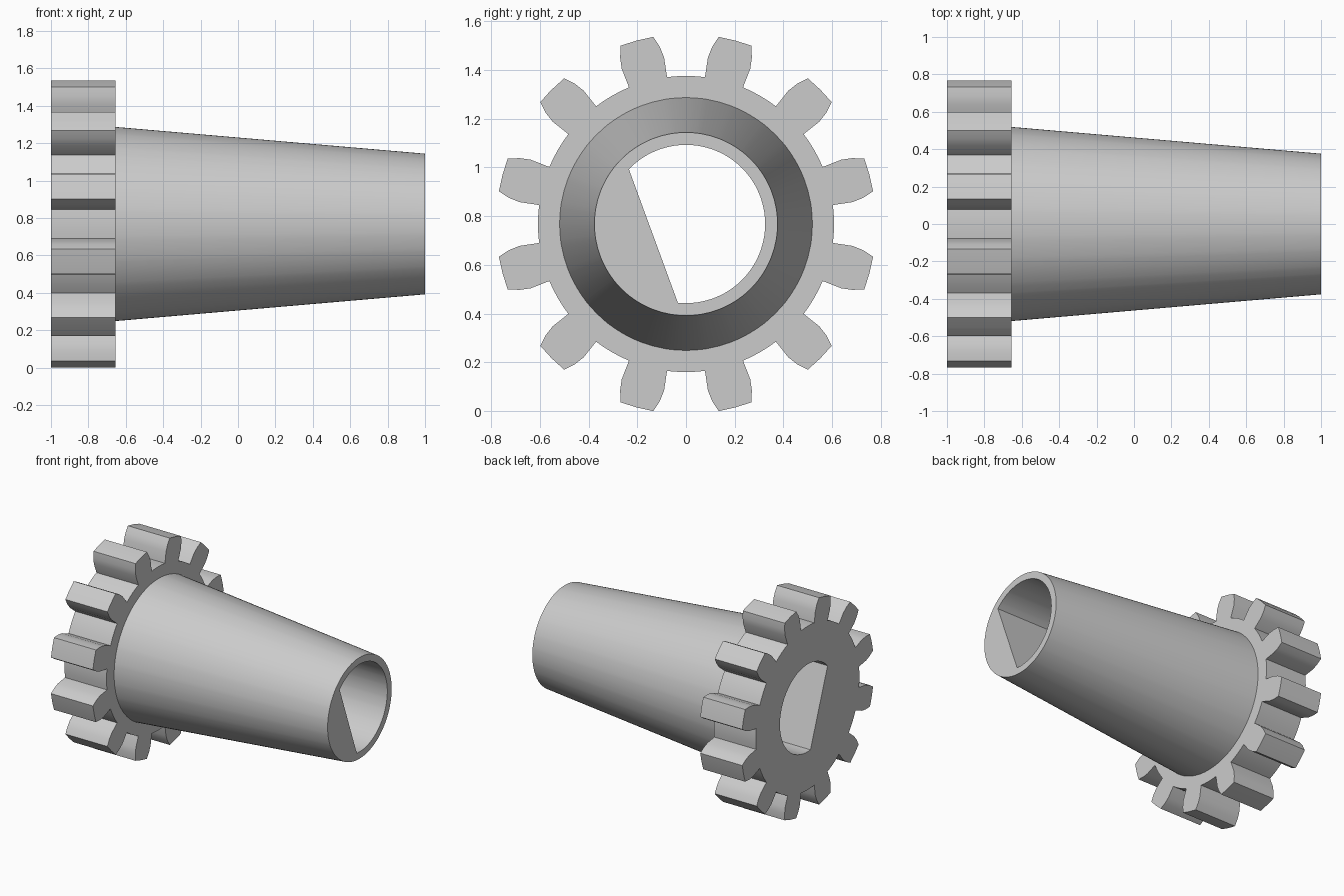
import bpy
import bmesh
from math import cos, sin, radians

cube = bpy.data.objects.get("Cube")
if cube:
    bpy.data.objects.remove(cube)

TEETH = 12
PITCH = 360 / TEETH
AXIS_Z = 0.768
BORE = 0.325
FLAT_ANGLE, FLAT_HALF = 200.15, 63.95

# Half tooth profile: degrees from the tooth centre, radius
FLANK = [(0, 0.78), (5.1, 0.78), (6.6, 0.735), (7.5, 0.69),
         (7.65, 0.608), (11, 0.608), (15, 0.608)]


def gear_radius(a):
    off = abs((a % PITCH) - PITCH / 2)
    for (a0, r0), (a1, r1) in zip(FLANK, FLANK[1:]):
        if off <= a1 + 1e-6:
            return r0 + (r1 - r0) * (off - a0) / (a1 - a0)
    return FLANK[-1][1]


def bore_radius(a):
    # Round bore with one flat side
    off = abs((a - FLAT_ANGLE + 180) % 360 - 180)
    if off >= FLAT_HALF:
        return BORE
    return BORE * cos(radians(FLAT_HALF)) / cos(radians(off))


# Shared angles for every ring, including the corners of the flat
angles = {round(FLAT_ANGLE + s * FLAT_HALF, 3) for s in (-1, 1)}
for t in range(TEETH):
    for off, _ in FLANK:
        for s in (-1, 1):
            angles.add(round(((t + 0.5) * PITCH + s * off) % 360, 3))
angles = sorted(angles)

# Closed skin: gear back, teeth, gear front, tapered sleeve, end rim, bore
sections = [
    (-1.0, bore_radius),
    (-1.0, gear_radius),
    (-0.655, gear_radius),
    (-0.655, lambda a: 0.519),
    (1.0, lambda a: 0.376),
    (1.0, bore_radius),
]

bm = bmesh.new()
rings = []
for x, radius in sections:
    rings.append([bm.verts.new((x, radius(a) * cos(radians(a)),
                                AXIS_Z + radius(a) * sin(radians(a))))
                  for a in angles])
n = len(angles)
for k, ring in enumerate(rings):
    nxt = rings[(k + 1) % len(rings)]
    for i in range(n):
        j = (i + 1) % n
        bm.faces.new((ring[i], ring[j], nxt[j], nxt[i]))
bmesh.ops.recalc_face_normals(bm, faces=bm.faces)

mesh = bpy.data.meshes.new("gear_sleeve")
bm.to_mesh(mesh)
bm.free()
gear = bpy.data.objects.new("gear_sleeve", mesh)
bpy.context.collection.objects.link(gear)

# Plain grey material
grey = bpy.data.materials.new("light_grey")
grey.use_nodes = True
colour = (0.6, 0.6, 0.6, 1)
grey.diffuse_color = colour
grey.node_tree.nodes["Principled BSDF"].inputs["Base Color"].default_value = colour
mesh.materials.append(grey)

# Smooth round surfaces, crisp edges
bpy.ops.object.select_all(action='DESELECT')
gear.select_set(True)
bpy.context.view_layer.objects.active = gear
bpy.ops.object.shade_smooth_by_angle(angle=radians(30))
